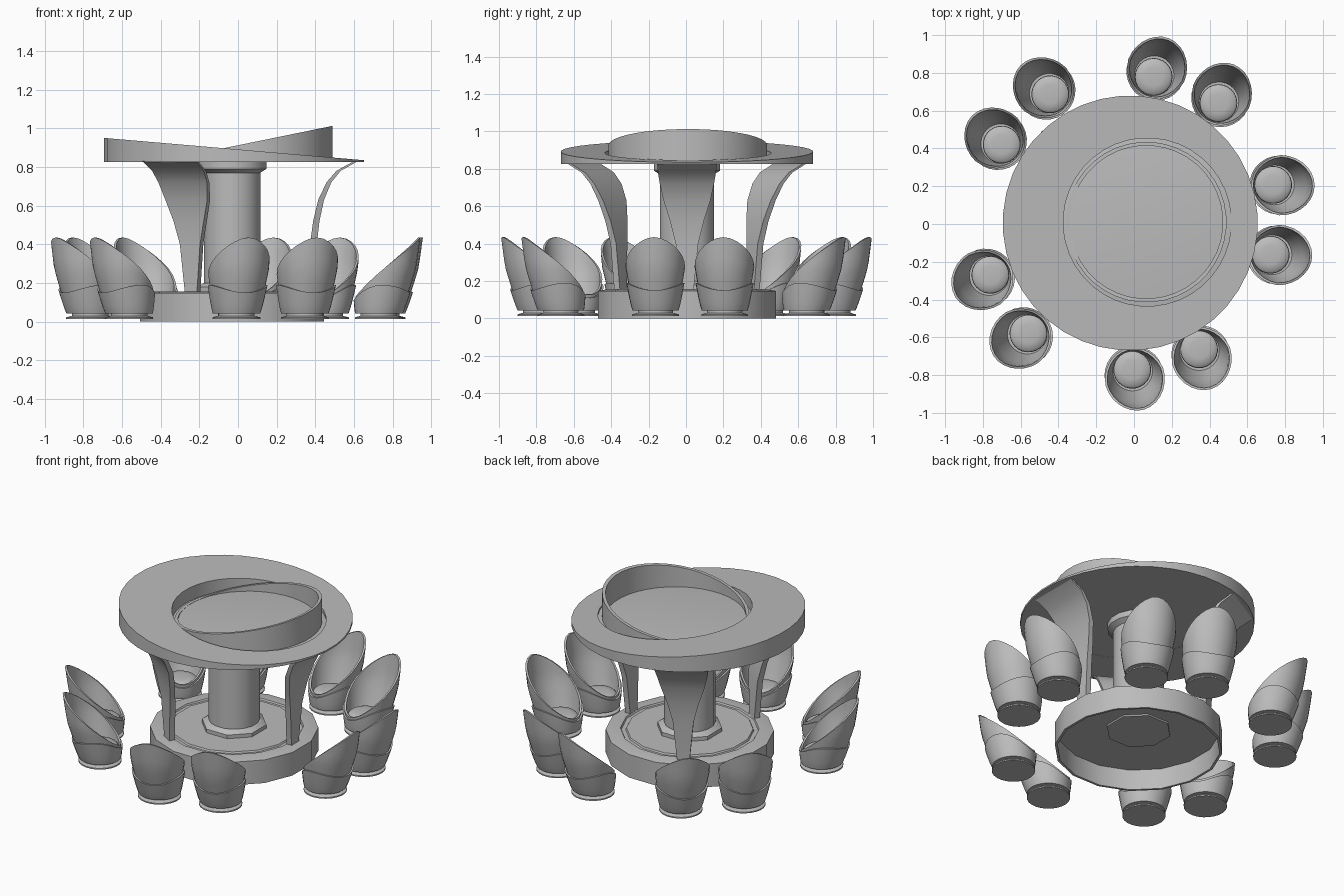
import bpy, bmesh, math
from math import sin, cos, radians
from mathutils import Vector, Matrix

if "Cube" in bpy.data.objects:
    bpy.data.objects.remove(bpy.data.objects["Cube"])

GREY = (0.5, 0.5, 0.5, 1)
mat = bpy.data.materials.new("plain_grey")
mat.use_nodes = True
mat.diffuse_color = GREY
mat.node_tree.nodes["Principled BSDF"].inputs["Base Color"].default_value = GREY


def loft(name, rings, wrap=False, smooth=35):
    """Skin a list of equal rings; cap both ends, or wrap the last ring to the first."""
    bm = bmesh.new()
    vs = [[bm.verts.new(p) for p in ring] for ring in rings]
    n = len(vs[0])
    pairs = list(zip(vs, vs[1:]))
    if wrap:
        pairs.append((vs[-1], vs[0]))
    for a, b in pairs:
        for i in range(n):
            j = (i + 1) % n
            bm.faces.new((a[i], a[j], b[j], b[i]))
    if not wrap:
        bm.faces.new(vs[0])
        bm.faces.new(vs[-1])
    bmesh.ops.recalc_face_normals(bm, faces=bm.faces)
    me = bpy.data.meshes.new(name)
    bm.to_mesh(me)
    bm.free()
    me.materials.append(mat)
    ob = bpy.data.objects.new(name, me)
    bpy.context.collection.objects.link(ob)
    bpy.ops.object.select_all(action='DESELECT')
    ob.select_set(True)
    bpy.context.view_layer.objects.active = ob
    bpy.ops.object.shade_smooth_by_angle(angle=radians(smooth))
    return ob


def circle(cx, cy, r, z, n):
    """Ring of points; z is a number or a function of x."""
    pts = []
    for i in range(n):
        a = 2 * math.pi * (i + 0.5) / n
        x, y = cx + r * cos(a), cy + r * sin(a)
        pts.append(Vector((x, y, z(x) if callable(z) else z)))
    return pts


def lathe(name, cx, cy, profile, n, wrap=False):
    return loft(name, [circle(cx, cy, r, z, n) for r, z in profile], wrap)


CX, CY = -0.03, 0.005

# Hollow base with a shallow ring groove
lathe("base", CX, CY, [(0.1, 0.13), (0.47, 0.13), (0.47, 0), (0.485, 0), (0.485, 0.147),
      (0.43, 0.157), (0.40, 0.157), (0.395, 0.147), (0.37, 0.147), (0.365, 0.157),
      (0.1, 0.157)], 16)

# Column with octagonal foot and flared head
lathe("column_foot", CX, CY, [(0.19, 0.12), (0.19, 0.18), (0.16, 0.2)], 8)
lathe("column", CX, CY, [(0.148, 0.15), (0.148, 0.77), (0.18, 0.79), (0.18, 0.83)], 16)


# Wedge-shaped canopy: flat below, sloping above
def canopy_top(x):
    return 0.95 - 0.0858 * (x + 0.69)


loft("canopy", [circle(-0.02, 0.005, 0.675, 0.825, 40), circle(-0.02, 0.005, 0.675, canopy_top, 40),
     circle(0.07, 0.01, 0.445, canopy_top, 40), circle(0.07, 0.01, 0.445, 0.825, 40)], wrap=True)
lathe("canopy_floor", 0.07, 0.01, [(0.45, 0.826), (0.45, 0.838), (0.4, 0.845)], 40)


# Thin collar standing in the canopy, sloping the other way
def collar_top(x):
    return max(0.845, 0.90 + 0.205 * (x + 0.06))


loft("canopy_collar", [circle(0.065, 0.01, 0.425, 0.83, 40), circle(0.065, 0.01, 0.425, collar_top, 40),
     circle(0.065, 0.01, 0.405, collar_top, 40), circle(0.065, 0.01, 0.405, 0.83, 40)], wrap=True)

# Three flaring supports: radius, height, half width, thickness
SUPPORT = [(0.41, 0.14, 0.035, 0.035), (0.42, 0.4, 0.06, 0.035), (0.435, 0.52, 0.09, 0.033),
           (0.46, 0.63, 0.125, 0.03), (0.5, 0.72, 0.145, 0.025), (0.55, 0.78, 0.155, 0.022),
           (0.64, 0.83, 0.16, 0.02)]
for k in range(3):
    rot = Matrix.Rotation(radians(120 * k), 4, 'Z')
    rings = []
    for r, z, w, t in SUPPORT:
        rings.append([rot @ Vector((r + dx * t / 2, dy * w, z)) + Vector((CX, CY, 0))
                      for dx, dy in ((-1, -1), (1, -1), (1, 1), (-1, 1))])
    loft("support_%d" % (k + 1), rings, smooth=40)


# Chair shell: a leaning, widening tube cut by a rim curve (back is +x)
def shell_point(a, z, grow):
    t = (z - 0.04) / 0.395
    r = 0.112 + 0.048 * min(1, t / 0.6) ** 0.8 + grow
    return Vector((-0.055 + 0.055 * t + r * cos(a), r * sin(a), z))


def petal_rim(a):
    c = cos(a)
    return 0.275 + 0.148 * c + 0.012 * max(0, c) ** 8


def cup_rim(a):
    c = cos(a)
    return 0.19 - (0.04 if c > 0 else 0.08) * c * c


def shell(name, rim, grow, thick, n=28, steps=7):
    angles = [2 * math.pi * i / n for i in range(n)]

    def ring(u, z0, g):
        return [shell_point(a, z0 + u * (rim(a) - z0), g) for a in angles]
    us = [i / steps for i in range(steps + 1)]
    outer = [ring(u, 0.042, grow) for u in us]
    inner = [ring(u, 0.055, grow - thick) for u in reversed(us)]
    return loft(name, outer + inner, smooth=40)


chair = [
    shell("chair_back", petal_rim, 0, 0.012),
    shell("chair_cup", cup_rim, 0.01, 0.012),
    lathe("chair_seat", -0.06, 0, [(0.09, 0.05), (0.1, 0.1), (0.098, 0.115), (0.085, 0.127), (0.05, 0.132)], 24),
    lathe("chair_foot", -0.055, 0, [(0.125, 0.014), (0.125, 0.022), (0.095, 0.03), (0.095, 0.045)], 24),
]

# Five pairs of chairs around the base: middle x, middle y, outward angle
PAIRS = [(0.79, 0.02, -2), (0.185, -0.775, -73), (-0.71, -0.457, -147),
         (-0.615, 0.595, 136), (0.298, 0.765, 68)]
for p, (x, y, ang) in enumerate(PAIRS):
    rot = Matrix.Rotation(radians(ang), 4, 'Z')
    for s in (-1, 1):
        place = Matrix.Translation((x, y, 0)) @ rot @ Matrix.Translation((0, 0.185 * s, 0))
        for part in chair:
            ob = part
            if (p, s) != (0, -1):
                ob = part.copy()
                bpy.context.collection.objects.link(ob)
            ob.matrix_world = place
